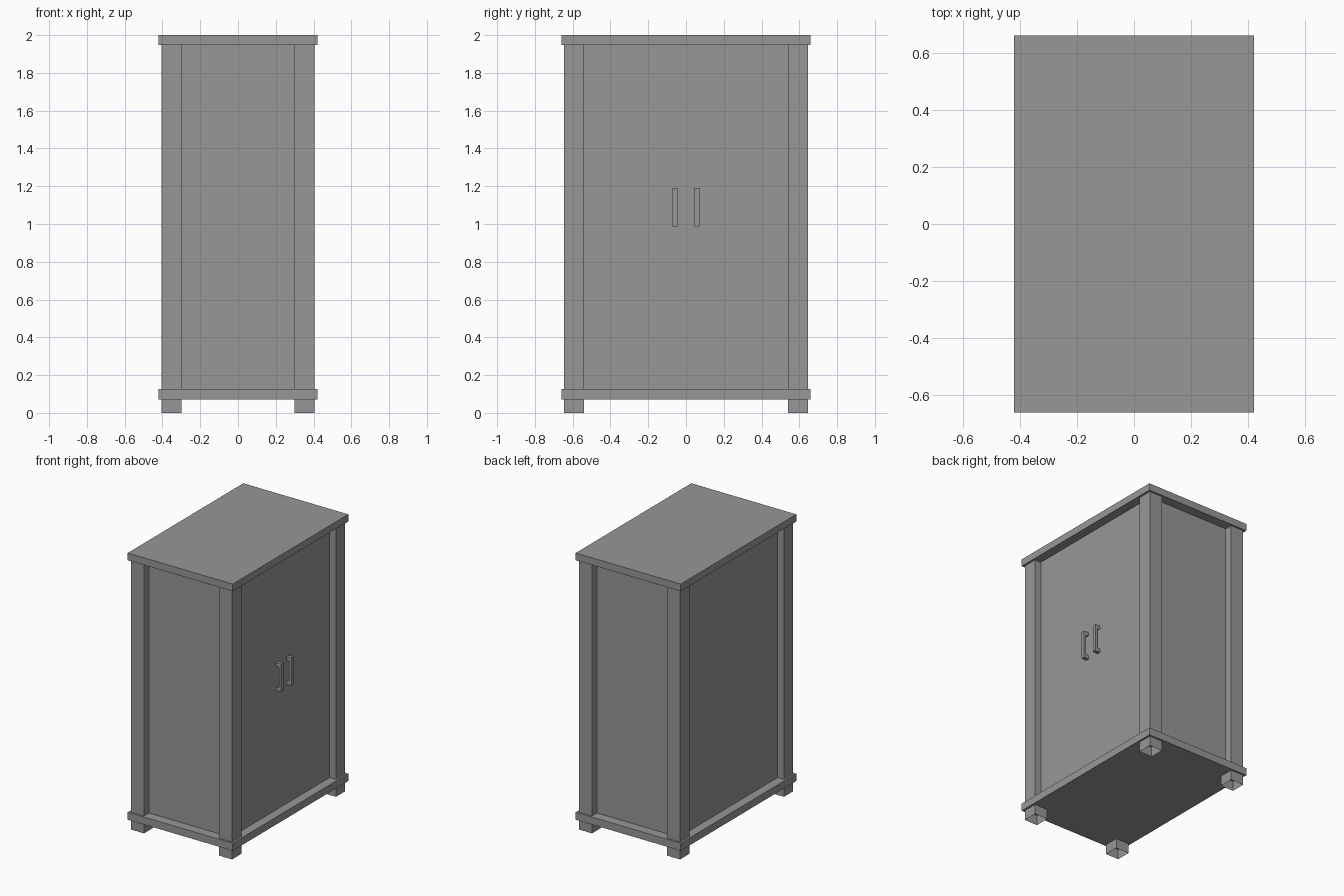
import bpy, bmesh

if "Cube" in bpy.data.objects:
    bpy.data.objects.remove(bpy.data.objects["Cube"])

# Dark grey finish shared by every part
grey = bpy.data.materials.new("dark_grey")
grey.diffuse_color = (0.31, 0.31, 0.31, 1)
grey.use_nodes = True
grey.node_tree.nodes["Principled BSDF"].inputs["Base Color"].default_value = grey.diffuse_color


def finish(name, bm):
    mesh = bpy.data.meshes.new(name)
    bm.to_mesh(mesh)
    bm.free()
    mesh.materials.append(grey)
    obj = bpy.data.objects.new(name, mesh)
    bpy.context.collection.objects.link(obj)
    return obj


def box(name, x0, x1, y0, y1, z0, z1, open_bottom=False):
    """Axis-aligned box from its limits, optionally without a bottom face."""
    bm = bmesh.new()
    bmesh.ops.create_cube(bm, size=1)
    for v in bm.verts:
        v.co = (x1 if v.co.x > 0 else x0,
                y1 if v.co.y > 0 else y0,
                z1 if v.co.z > 0 else z0)
    if open_bottom:
        bm.normal_update()
        bottom = [f for f in bm.faces if f.normal.z < -0.9]
        bmesh.ops.delete(bm, geom=bottom, context='FACES_ONLY')
    return finish(name, bm)


def handle(name, y0, y1):
    """Bracket-shaped pull: side profile in x-z, extruded along y."""
    door, inner, outer = 0.35, 0.377, 0.395
    profile = [(door, 0.988), (outer, 0.988), (outer, 1.19), (door, 1.19),
               (door, 1.168), (inner, 1.160), (inner, 1.018), (door, 1.010)]
    bm = bmesh.new()
    face = bm.faces.new([bm.verts.new((x, y0, z)) for x, z in profile])
    ext = bmesh.ops.extrude_face_region(bm, geom=[face], use_keep_orig=True)
    moved = [g for g in ext['geom'] if isinstance(g, bmesh.types.BMVert)]
    bmesh.ops.translate(bm, verts=moved, vec=(0, y1 - y0, 0))
    bmesh.ops.recalc_face_normals(bm, faces=bm.faces)
    return finish(name, bm)


# Overhanging top and base boards
box("top_board", -0.42, 0.42, -0.66, 0.66, 1.948, 2.0)
box("base_board", -0.42, 0.42, -0.66, 0.66, 0.072, 0.126)

# Recessed cabinet body with its doors and side panels
box("cabinet_body", -0.355, 0.355, -0.59, 0.59, 0.126, 1.948)

# Corner posts running down to form hollow feet
for sx, xn in ((-1, "left"), (1, "right")):
    for sy, yn in ((-1, "front"), (1, "back")):
        xs = sorted((sx * 0.30, sx * 0.405))
        ys = sorted((sy * 0.54, sy * 0.646))
        box(f"{yn}_{xn}_post", *xs, *ys, 0.0, 1.948, open_bottom=True)

# Pair of door handles on the right side
handle("front_door_handle", -0.071, -0.045)
handle("back_door_handle", 0.045, 0.071)
